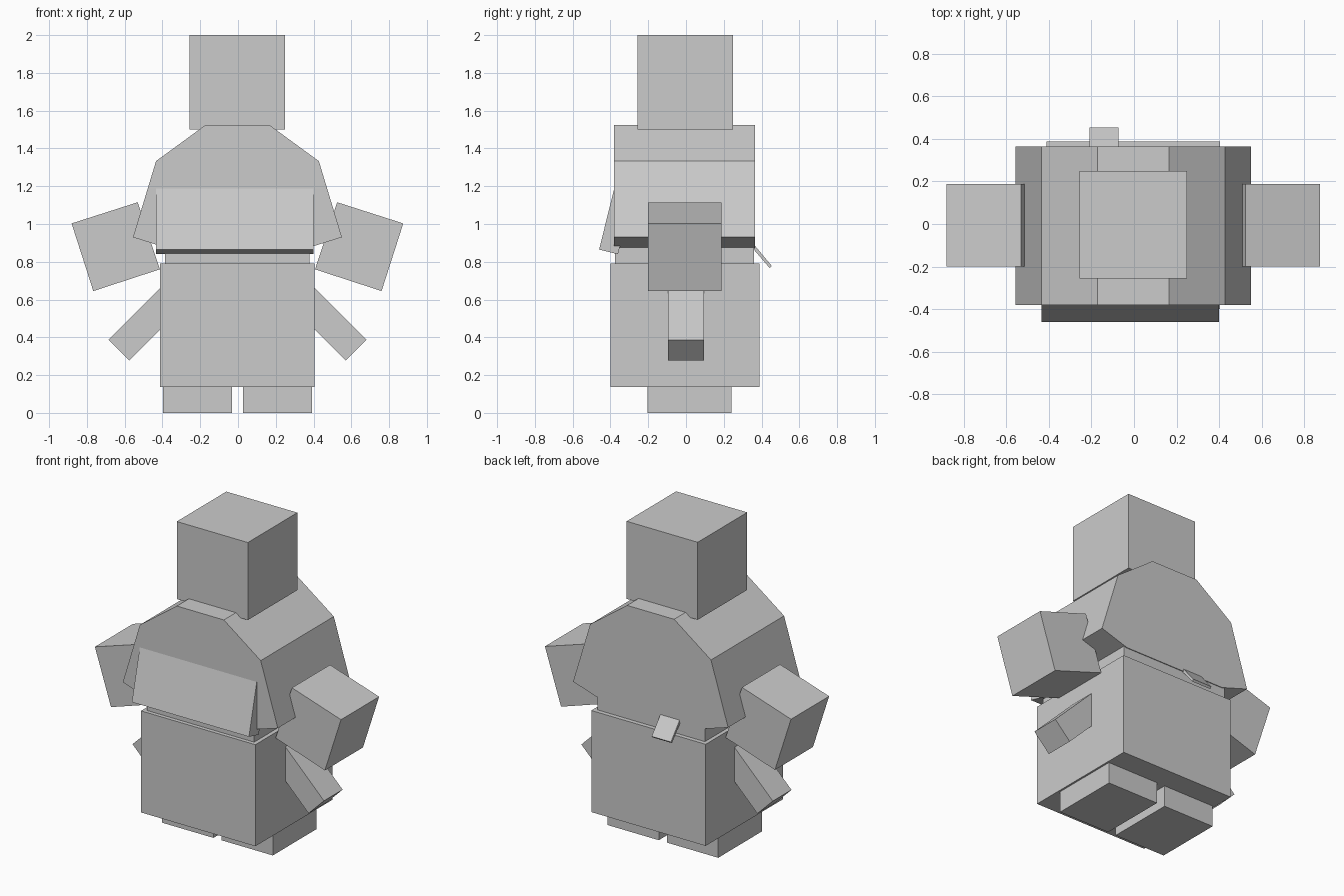
import bpy
import bmesh

default = bpy.data.objects.get("Cube")
if default:
    bpy.data.objects.remove(default, do_unlink=True)

grey = bpy.data.materials.new("plain grey")
grey.use_nodes = True
colour = (0.6, 0.6, 0.6, 1)
grey.diffuse_color = colour
grey.node_tree.nodes["Principled BSDF"].inputs["Base Color"].default_value = colour


def prism(name, outline, start, end, axis="y"):
    """Extrude an (x, z) outline along y, or a (y, z) outline along x."""
    def place(point, depth):
        a, z = point
        return (a, depth, z) if axis == "y" else (depth, a, z)

    bm = bmesh.new()
    near = [bm.verts.new(place(p, start)) for p in outline]
    far = [bm.verts.new(place(p, end)) for p in outline]
    bm.faces.new(near)
    bm.faces.new(far)
    for i in range(len(outline)):
        j = (i + 1) % len(outline)
        bm.faces.new((near[i], near[j], far[j], far[i]))
    bmesh.ops.recalc_face_normals(bm, faces=bm.faces)
    mesh = bpy.data.meshes.new(name)
    bm.to_mesh(mesh)
    bm.free()
    mesh.materials.append(grey)
    obj = bpy.data.objects.new(name, mesh)
    bpy.context.collection.objects.link(obj)
    return obj


def box(name, x, y, z):
    outline = [(x[0], z[0]), (x[1], z[0]), (x[1], z[1]), (x[0], z[1])]
    return prism(name, outline, *y)


MID = -0.003  # symmetry line of the figure


def pair(name, outline, start, end):
    prism("left_" + name, outline, start, end)
    prism("right_" + name, [(2 * MID - x, z) for x, z in outline], start, end)


# Head, torso and skirt
box("head", (-0.257, 0.25), (-0.257, 0.248), (1.5, 2.0))
box("torso", (-0.387, 0.378), (-0.375, 0.36), (0.78, 1.3))
box("skirt", (-0.412, 0.404), (-0.4, 0.388), (0.137, 0.792))

# Cape: flat top, sloping shoulders and flared sides
half = [(0.165, 1.525), (0.428, 1.333), (0.55, 0.93), (0.36, 0.87)]
mirrored = [(2 * MID - x, z) for x, z in reversed(half)]
prism("cape", half + mirrored, -0.38, 0.365)

# Tilted front flap and small back tab
prism("front_flap", [(-0.377, 1.2), (-0.46, 0.865), (-0.36, 0.84), (-0.28, 1.18)],
      -0.435, 0.4, "x")
prism("back_tab", [(0.35, 0.9), (0.365, 0.885), (0.454, 0.778), (0.443, 0.767), (0.35, 0.875)],
      -0.21, -0.073, "x")

# Arms, hands and feet
pair("arm", [(0.525, 1.115), (0.875, 1.003), (0.76, 0.645), (0.408, 0.76)], -0.2, 0.188)
pair("hand", [(0.68, 0.387), (0.57, 0.277), (0.2, 0.647), (0.31, 0.757)], -0.095, 0.095)
pair("foot", [(0.026, 0), (0.392, 0), (0.392, 0.15), (0.026, 0.15)], -0.205, 0.24)
